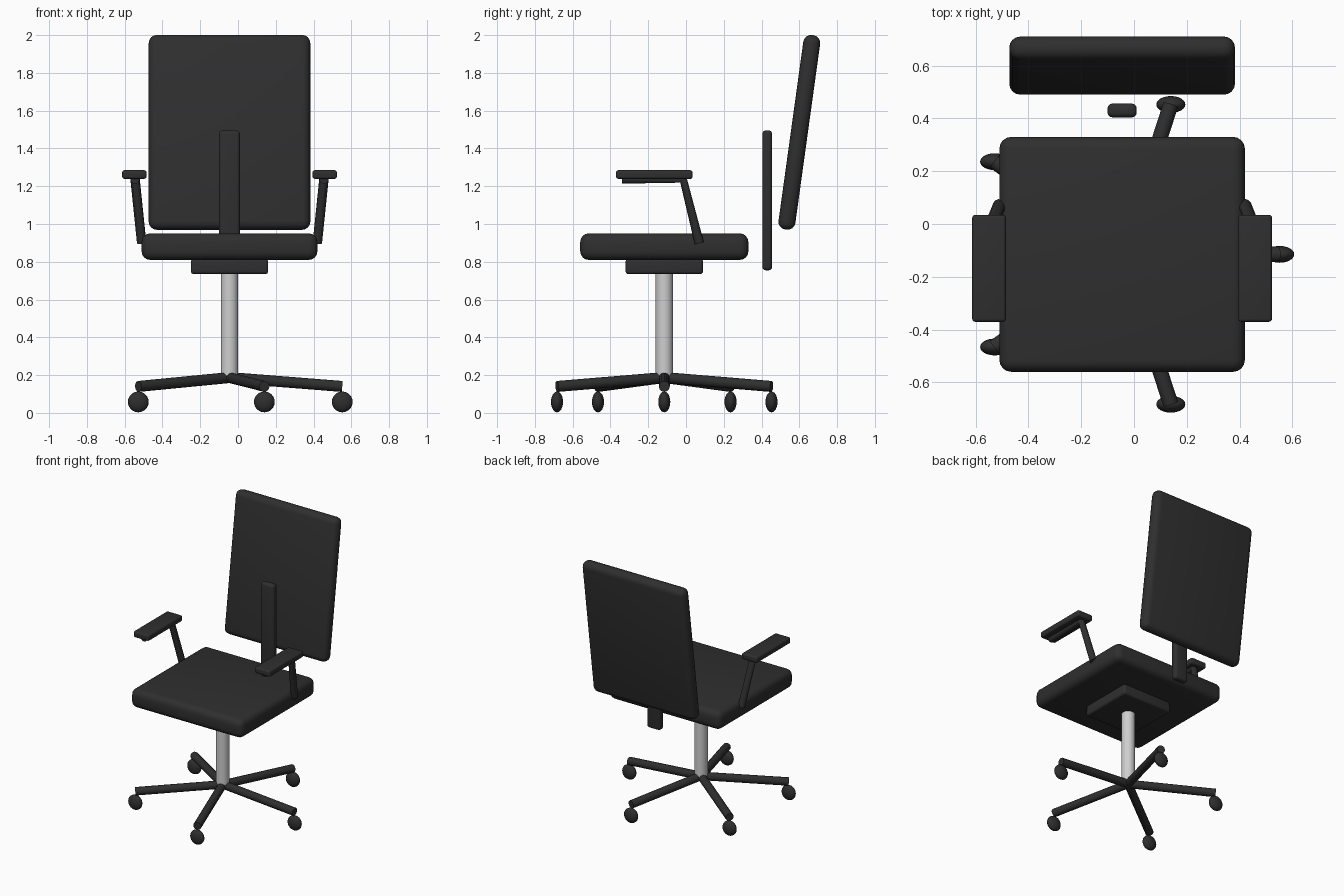
import bpy
import math
from mathutils import Vector, Matrix

if "Cube" in bpy.data.objects:
    bpy.data.objects.remove(bpy.data.objects["Cube"], do_unlink=True)

CX, CY = -0.045, -0.115  # axis of the column


def material(name, value, metallic=0.0):
    m = bpy.data.materials.new(name)
    m.use_nodes = True
    color = (value, value, value, 1)
    m.diffuse_color = color
    m.node_tree.nodes["Principled BSDF"].inputs["Base Color"].default_value = color
    return m


BLACK = material("charcoal black", 0.028)
STEEL = material("light steel", 0.62)


def finish(name, mat):
    ob = bpy.context.object
    ob.name = name
    ob.data.materials.clear()
    ob.data.materials.append(mat)
    bpy.ops.object.shade_smooth_by_angle(angle=math.radians(40))
    return ob


def rounded_box(name, center, size, radius, tilt=0.0):
    bpy.ops.mesh.primitive_cube_add(size=1, location=center)
    ob = bpy.context.object
    ob.data.transform(Matrix.Diagonal((*size, 1)))
    ob.rotation_euler.x = tilt
    bevel = ob.modifiers.new("round edges", "BEVEL")
    bevel.width = radius
    bevel.segments = 4
    bpy.ops.object.modifier_apply(modifier=bevel.name)
    return finish(name, BLACK)


def tube(name, points, radius, mat):
    curve = bpy.data.curves.new(name, "CURVE")
    curve.dimensions = "3D"
    curve.bevel_depth = radius
    curve.bevel_resolution = 4
    curve.use_fill_caps = True
    spline = curve.splines.new("POLY")
    spline.points.add(len(points) - 1)
    for p, co in zip(spline.points, points):
        p.co = (*co, 1)
    ob = bpy.data.objects.new(name, curve)
    bpy.context.collection.objects.link(ob)
    bpy.ops.object.select_all(action="DESELECT")
    ob.select_set(True)
    bpy.context.view_layer.objects.active = ob
    bpy.ops.object.convert(target="MESH")
    return finish(name, mat)


# Seat, mounting plate and back
rounded_box("seat", (CX, CY, 0.88), (0.93, 0.89, 0.14), 0.045)
rounded_box("seat_plate", (CX, CY, 0.775), (0.41, 0.41, 0.08), 0.015)
rounded_box("back_support", (CX, 0.43, 1.125), (0.11, 0.052, 0.74), 0.018)
rounded_box("backrest", (CX, 0.60, 1.485), (0.855, 0.09, 1.04), 0.042,
            tilt=-math.atan2(0.13, 0.94))

# Gas column
bpy.ops.mesh.primitive_cylinder_add(vertices=32, radius=0.046, depth=0.56,
                                    location=(CX, CY, 0.475))
finish("column", STEEL)

# Armrests on both sides
for side, s in (("left", 1), ("right", -1)):
    rounded_box(side + "_arm_pad", (CX + s * 0.504, -0.168, 1.262),
                (0.128, 0.405, 0.046), 0.012)
    tube(side + "_arm_frame",
         [(CX + s * 0.465, 0.07, 0.90), (CX + s * 0.50, -0.015, 1.238),
          (CX + s * 0.50, -0.34, 1.238)], 0.025, BLACK)

# Five-legged base with casters
for i in range(5):
    a = i * math.tau / 5
    out = Vector((math.cos(a), math.sin(a), 0))
    hub = Vector((CX, CY, 0.187))
    tip = Vector((CX, CY, 0.14)) + out * 0.597
    tube(f"base_leg_{i + 1}", [hub, tip], 0.029, BLACK)
    bpy.ops.mesh.primitive_uv_sphere_add(segments=24, ring_count=12, radius=0.055,
                                         location=(tip.x, tip.y, 0.058))
    bpy.context.object.scale.y = 0.58
    finish(f"caster_{i + 1}", BLACK)
